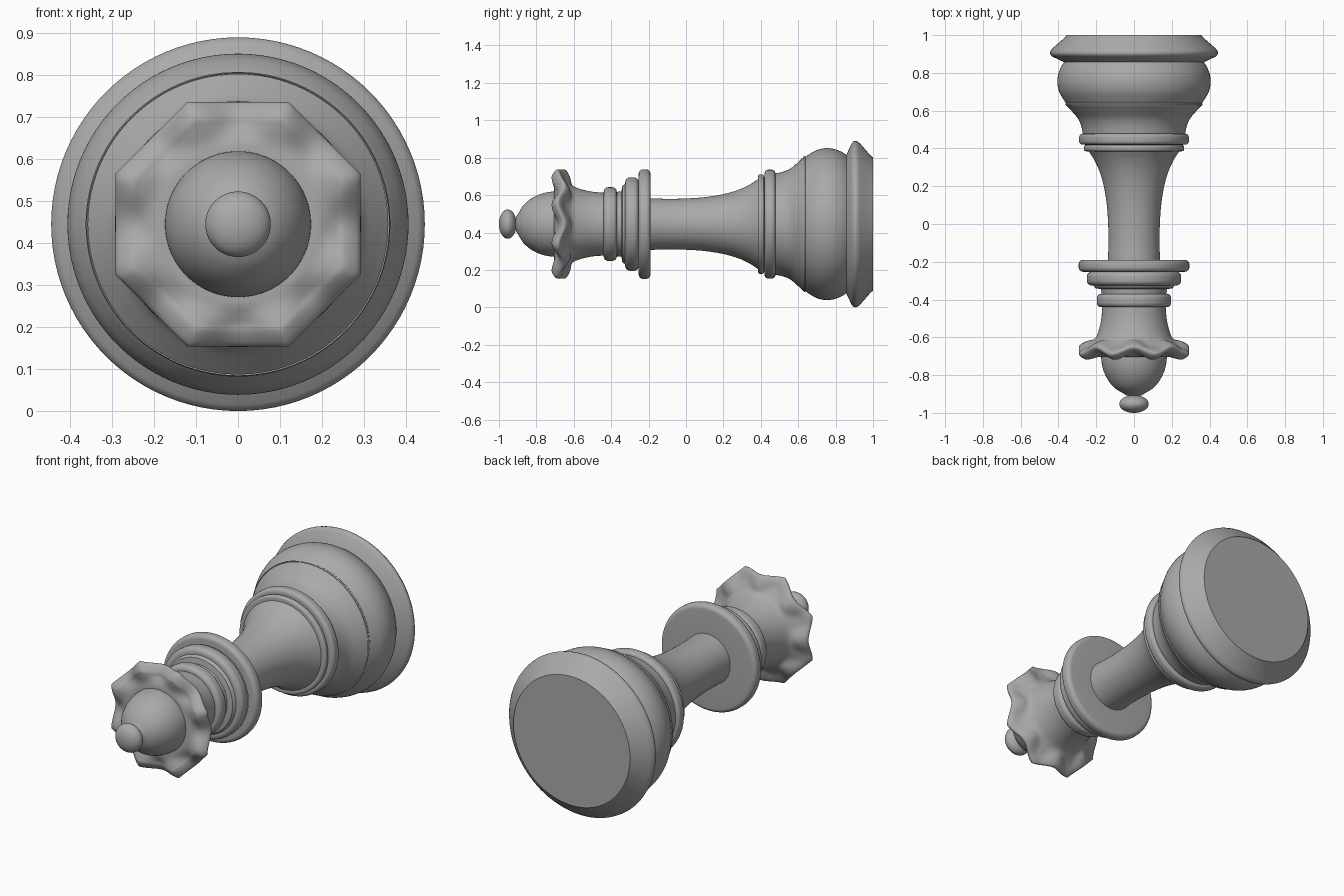
import bpy, bmesh, math
from mathutils import Vector

if "Cube" in bpy.data.objects:
    bpy.data.objects.remove(bpy.data.objects["Cube"])

AXIS_Z = 0.445   # height of the turning axis
SEG = 96

stone = bpy.data.materials.new("grey_stone")
stone.diffuse_color = (0.4, 0.4, 0.4, 1)
stone.use_nodes = True
stone.node_tree.nodes["Principled BSDF"].inputs["Base Color"].default_value = stone.diffuse_color


def spline(pts, n=5):
    """Smooth curve through (y, radius) points."""
    p = [2 * Vector(pts[0]) - Vector(pts[1])] + [Vector(q) for q in pts]
    p.append(2 * p[-1] - p[-2])
    out = []
    for i in range(1, len(p) - 2):
        a, b, c, d = p[i - 1:i + 3]
        for k in range(n):
            t = k / n
            out.append(0.5 * (2 * b + (c - a) * t + (2 * a - 5 * b + 4 * c - d) * t * t
                              + (3 * b - a - 3 * c + d) * t ** 3))
    return [(q[0], max(q[1], 0)) for q in out] + [tuple(pts[-1])]


def ring(y0, y1, r, inner0, inner1, b=0.02):
    """Rounded collar running from y0 to y1."""
    s = -1 if y1 < y0 else 1
    arc = [math.radians(a) for a in range(0, 91, 15)]
    up = [(y0 + s * b * (1 - math.cos(a)), r - b + b * math.sin(a)) for a in arc]
    down = [(y1 - s * b * (1 - math.cos(a)), r - b + b * math.sin(a)) for a in reversed(arc)]
    return [(y0, inner0)] + up + down + [(y1, inner1)]


def plain(y, r, i, a):
    return y, r


def turn(name, pts, shape=plain, angle=35):
    """Turned surface around the y axis."""
    bm = bmesh.new()
    rows = []
    for i, (y, r) in enumerate(pts):
        if r < 1e-4:
            rows.append([bm.verts.new((0, y, AXIS_Z))] * SEG)
            continue
        row = []
        for k in range(SEG):
            a = 2 * math.pi * k / SEG
            yy, rr = shape(y, r, i, a)
            row.append(bm.verts.new((rr * math.cos(a), yy, AXIS_Z + rr * math.sin(a))))
        rows.append(row)
    for p, q in zip(rows, rows[1:]):
        for k in range(SEG):
            j = (k + 1) % SEG
            loop = list(dict.fromkeys((p[k], q[k], q[j], p[j])))
            bm.faces.new(loop)
    # Rows run from back to front, so outward facing follows this order
    bm.normal_update()
    if sum(f.normal.dot(f.calc_center_median() - Vector((0, f.calc_center_median().y, AXIS_Z)))
           for f in bm.faces) < 0:
        bmesh.ops.reverse_faces(bm, faces=bm.faces)
    me = bpy.data.meshes.new(name)
    bm.to_mesh(me)
    bm.free()
    ob = bpy.data.objects.new(name, me)
    bpy.context.collection.objects.link(ob)
    me.materials.append(stone)
    bpy.context.view_layer.objects.active = ob
    ob.select_set(True)
    bpy.ops.object.shade_smooth_by_angle(angle=math.radians(angle))
    ob.select_set(False)
    return ob


# Foot with a flat underside and a sharp-edged flange
turn("foot", [(1.0, 0), (1.0, 0.357), (0.99, 0.363), (0.93, 0.432), (0.915, 0.443),
              (0.905, 0.445), (0.895, 0.442), (0.885, 0.43), (0.857, 0.37)])

# Bulging bowl and the small step above it
turn("bowl", spline([(0.857, 0.37), (0.83, 0.387), (0.79, 0.402), (0.745, 0.406),
                     (0.70, 0.396), (0.66, 0.374), (0.64, 0.36)])
     + [(0.635, 0.363), (0.628, 0.36)])
turn("bowl_neck", spline([(0.628, 0.358), (0.60, 0.332), (0.56, 0.298),
                          (0.52, 0.28), (0.478, 0.271)]))

# Collar at the bottom of the stem
turn("lower_collar", ring(0.478, 0.42, 0.291, 0.268, 0.262, 0.02)
     + ring(0.418, 0.385, 0.266, 0.25, 0.238, 0.012))

# Slender stem
turn("stem", spline([(0.385, 0.24), (0.34, 0.211), (0.28, 0.183), (0.2, 0.16),
                     (0.1, 0.144), (0.0, 0.137), (-0.1, 0.135), (-0.19, 0.138)]))

# Stacked collars under the head
turn("wide_collar", ring(-0.19, -0.253, 0.293, 0.138, 0.24, 0.024))
turn("middle_collar", ring(-0.253, -0.325, 0.25, 0.225, 0.215, 0.026)
     + [(-0.34, 0.205), (-0.345, 0.175), (-0.37, 0.172)])
turn("narrow_collar", ring(-0.37, -0.44, 0.197, 0.172, 0.168, 0.024))

# Eight-pointed scalloped crown; round below, octagonal at the rim
crown_pts = spline([(-0.44, 0.168), (-0.5, 0.173), (-0.56, 0.186), (-0.61, 0.207),
                    (-0.645, 0.25), (-0.668, 0.298), (-0.685, 0.315), (-0.702, 0.306),
                    (-0.718, 0.275), (-0.715, 0.25), (-0.705, 0.21), (-0.705, 0.172)])


def octagon(y, r, i, a):
    step = math.pi / 4
    d = (a % step) - step / 2            # angle from the nearest corner
    edge = step / 2 - abs(d)             # angle from the middle of a side
    w = min(1, max(0, (r - 0.185) / 0.09))
    w = w * w * (3 - 2 * w)
    flat = math.cos(step / 2) / math.cos(edge)
    wave = 0.5 + 0.5 * math.cos(8 * d)   # one at corners, zero mid-side
    return y + 0.036 * w * (1 - wave), r * (1 + w * (flat - 1))


turn("crown", crown_pts, octagon, 50)

# Dome and finial
turn("dome", spline([(-0.69, 0.174), (-0.73, 0.172), (-0.78, 0.16), (-0.83, 0.135),
                     (-0.87, 0.1), (-0.895, 0.06), (-0.908, 0.04)]))
turn("finial", [(-0.953 + 0.047 * math.cos(t), 0.078 * math.sin(t))
                for t in [math.radians(d) for d in range(20, 181, 8)]])
